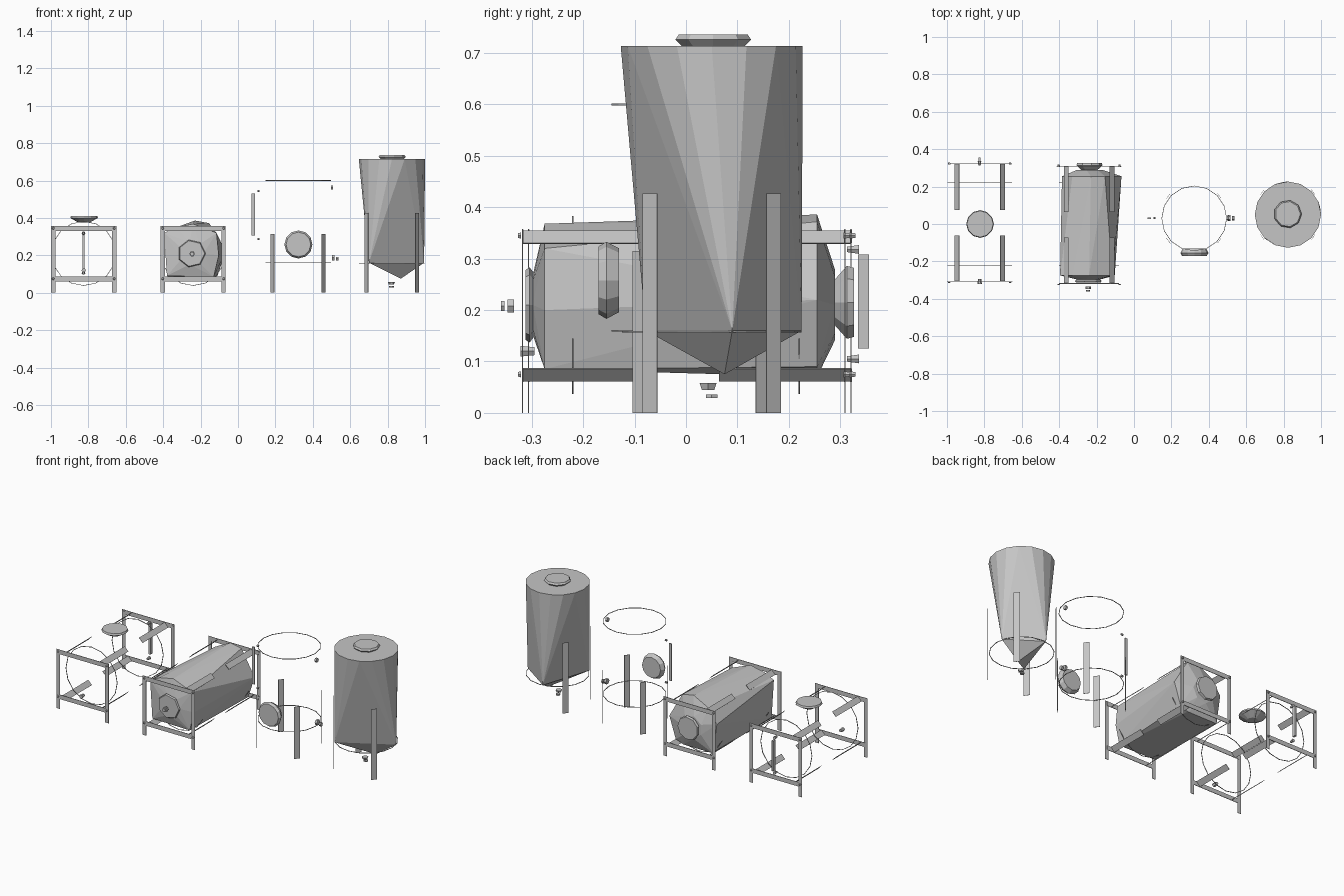
import bpy, bmesh, math
from mathutils import Vector, Matrix

if "Cube" in bpy.data.objects:
    bpy.data.objects.remove(bpy.data.objects["Cube"])

steel = bpy.data.materials.new("brushed steel grey")
steel.diffuse_color = (0.56, 0.56, 0.56, 1)
steel.use_nodes = True
steel.node_tree.nodes["Principled BSDF"].inputs["Base Color"].default_value = steel.diffuse_color


def finish(name, bm):
    bmesh.ops.recalc_face_normals(bm, faces=bm.faces[:])
    me = bpy.data.meshes.new(name)
    bm.to_mesh(me)
    bm.free()
    me.materials.append(steel)
    ob = bpy.data.objects.new(name, me)
    bpy.context.collection.objects.link(ob)
    return ob


def box(name, lo, hi, turn=0, axis='Z'):
    lo, hi = Vector(lo), Vector(hi)
    bm = bmesh.new()
    bmesh.ops.create_cube(bm, size=1)
    m = Matrix.Translation((lo + hi) / 2) @ Matrix.Rotation(turn, 4, axis) @ Matrix.Diagonal((*(hi - lo), 1))
    bmesh.ops.transform(bm, matrix=m, verts=bm.verts[:])
    return finish(name, bm)


def hull(name, points):
    bm = bmesh.new()
    for p in points:
        bm.verts.new(p)
    bmesh.ops.convex_hull(bm, input=bm.verts[:])
    loose = [v for v in bm.verts if not v.link_faces]
    bmesh.ops.delete(bm, geom=loose, context='VERTS')
    return finish(name, bm)


AXES = {'X': Vector((1, 0, 0)), 'Y': Vector((0, 1, 0)), 'Z': Vector((0, 0, 1))}


def circle(c, r, axis, n):
    """Points of a regular polygon around an axis."""
    a = AXES[axis]
    u = Vector((0, 1, 0)) if axis == 'X' else Vector((1, 0, 0))
    v = a.cross(u)
    return [Vector(c) + r * (math.cos(t) * u + math.sin(t) * v)
            for t in (2 * math.pi * i / n for i in range(n))]


def turned(name, c, axis, rings, n=8):
    """Low-sided solid through (offset, radius) rings along an axis."""
    pts = []
    for off, r in rings:
        pts += circle(Vector(c) + off * AXES[axis], r, axis, n)
    return hull(name, pts)


def hoop(name, c, r, axis, w=0.003, n=16, lower_only=False):
    """Thin flat band, or just its lower half."""
    bm = bmesh.new()
    a = AXES[axis] * w / 2
    loops = [[bm.verts.new(p + s * a) for p in circle(c, rr, axis, n)]
             for rr, s in ((r, -1), (r, 1), (r - 0.003, 1), (r - 0.003, -1))]
    for k in range(4):
        A, B = loops[k], loops[(k + 1) % 4]
        for i in range(n):
            j = (i + 1) % n
            if not lower_only or A[i].co.z + A[j].co.z < 2 * c[2] - 0.15:
                bm.faces.new((A[i], A[j], B[j], B[i]))
    return finish(name, bm)


# Cradle frames of the two horizontal tanks
def cradle(cx, y_front, y_back, lower_bands):
    for end, y, s in (("front", y_front, -1), ("back", y_back, 1)):
        for side in (-1, 1):
            x = cx + side * 0.163
            box(end + "_post", (x - 0.0115, y - 0.001, 0), (x + 0.0115, y + 0.001, 0.358))
            for z in (0.075, 0.345):
                turned("frame_bolt", (x, y, z), 'Y', [(-0.003, 0.007), (s * 0.009, 0.005)], 6)
        for z in (0.073, 0.344):
            box(end + "_rail", (cx - 0.16, y - 0.0015, z - 0.013), (cx + 0.16, y + 0.0015, z + 0.013))
        # slanted saddle plates tangent to the tank
        inner = y - s * 0.245
        for sx in (-1, 1):
            for sz in (-1, 1):
                x, z = cx + sx * 0.122, 0.208 + sz * 0.134
                box("saddle_plate", (x - 0.0175, min(y, inner), z - 0.001),
                    (x + 0.0175, max(y, inner), z + 0.001), sx * sz * math.pi / 4, 'Y')
    for y in (-0.22, 0.22):
        hoop("tank_band", (cx, y, 0.21), 0.173, 'Y', lower_only=lower_bands)


cradle(-0.825, -0.306, 0.321, False)
cradle(-0.24, -0.318, 0.309, True)

# Open cradle: hatch, level gauge and valve
turned("top_hatch", (-0.823, 0, 0.375), 'Z', [(0, 0.03), (0.025, 0.074), (0.036, 0.07)], 12)
box("level_gauge", (-0.832, 0.335, 0.125), (-0.820, 0.356, 0.308))
for z in (0.105, 0.318):
    turned("gauge_fitting", (-0.826, 0.325, z), 'Y', [(-0.012, 0.006), (0.012, 0.01)], 6)
turned("drain_valve", (-0.825, -0.31, 0.12), 'Y', [(-0.012, 0.012), (0.015, 0.009)], 6)

# Horizontal tank
front = [(-.395, .32), (-.33, .35), (-.24, .368), (-.115, .32), (-.103, .20), (-.13, .085), (-.38, .09)]
back = [(-.385, .25), (-.33, .335), (-.23, .386), (-.155, .372), (-.067, .22), (-.11, .09), (-.16, .07), (-.36, .07)]
hull("horizontal_tank",
     [(x, -0.275, z) for x, z in front] + [(x, 0.255, z) for x, z in back]
     + circle((-0.245, -0.298, 0.21), 0.06, 'Y', 7) + circle((-0.24, 0.29, 0.21), 0.07, 'Y', 7))
turned("front_hatch", (-0.248, -0.29, 0.21), 'Y', [(0, 0.055), (-0.014, 0.075), (-0.022, 0.07)], 7)
turned("back_hatch", (-0.24, 0.285, 0.215), 'Y', [(0, 0.04), (0.028, 0.072), (0.042, 0.068)], 9)
turned("front_valve", (-0.245, -0.335, 0.208), 'Y', [(0, 0.015), (-0.012, 0.015)], 6)
turned("front_valve_cap", (-0.245, -0.353, 0.208), 'Y', [(0, 0.011), (-0.007, 0.011)], 6)


# Flat legs standing tangent to the upright tanks
def legs(cx, cy, height):
    for sx in (-1, 1):
        for sy in (-1, 1):
            x, y = cx + sx * 0.136, cy + sy * 0.12
            ang = math.atan2(-sx * sy * 0.028, 0.02)
            box("support_leg", (x - 0.0172, y - 0.0008, 0), (x + 0.0172, y + 0.0008, height), ang)


# Open upright tank: bands, legs, manhole, gauge and valves
legs(0.32, 0.03, 0.315)
for z in (0.16, 0.6):
    hoop("upright_band", (0.322, 0.03, z), 0.175, 'Z')
turned("side_manhole", (0.323, -0.13, 0.258), 'Y', [(0, 0.062), (-0.025, 0.075), (-0.04, 0.066)], 12)
box("upright_gauge", (0.073, 0.028, 0.305), (0.091, 0.034, 0.53))
for z in (0.288, 0.543):
    turned("gauge_knob", (0.11, 0.032, z), 'X', [(-0.006, 0.006), (0.006, 0.006)], 6)
turned("outlet_valve", (0.502, 0.032, 0.188), 'X', [(0, 0.017), (0.014, 0.017)], 6)
turned("outlet_valve_cap", (0.525, 0.032, 0.182), 'X', [(0, 0.012), (0.012, 0.012)], 6)
turned("thermometer", (0.497, 0.032, 0.562), 'X', [(0, 0.013), (0.012, 0.013)], 6)

# Closed upright tank: round top, three-cornered lower edge and pointed bottom
legs(0.822, 0.05, 0.427)
hull("upright_tank",
     circle((0.823, 0.05, 0.714), 0.177, 'Z', 16)
     + [(0.70, -0.078, 0.16), (0.995, 0.09, 0.16), (0.80, 0.225, 0.16), (0.87, 0.075, 0.075)])
hoop("lower_band", (0.823, 0.05, 0.158), 0.175, 'Z')
turned("top_lid", (0.822, 0.053, 0.712), 'Z', [(0, 0.06), (0.014, 0.075), (0.024, 0.068)], 9)
turned("bottom_valve", (0.82, 0.043, 0.045), 'Z', [(0, 0.014), (0.013, 0.019)], 6)
turned("bottom_valve_cap", (0.82, 0.05, 0.029), 'Z', [(0, 0.013), (0.007, 0.013)], 6)
